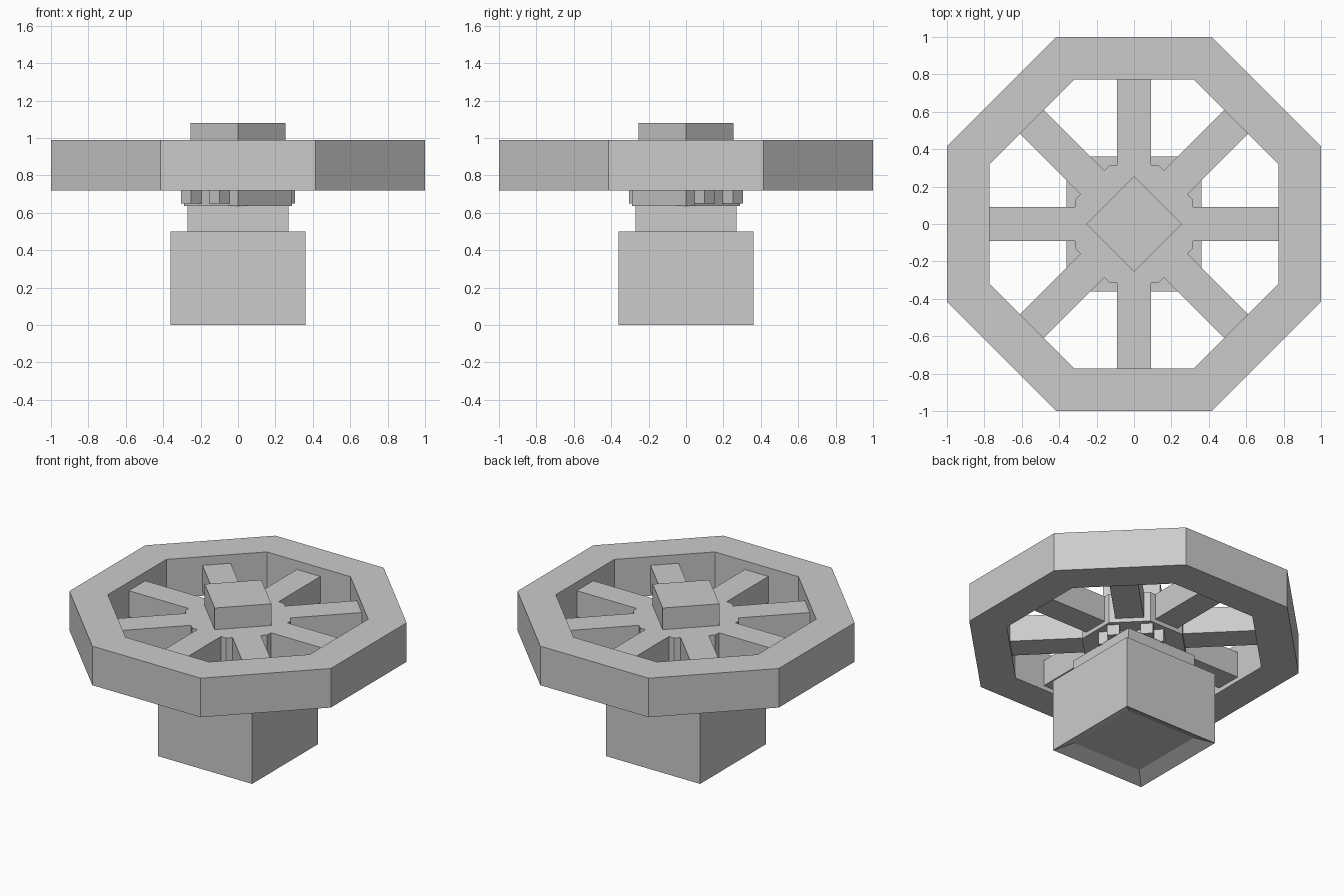
import bpy, bmesh, math
from mathutils import Matrix

if "Cube" in bpy.data.objects:
    bpy.data.objects.remove(bpy.data.objects["Cube"])

grey = bpy.data.materials.new("plain_grey")
grey.diffuse_color = (0.6, 0.6, 0.6, 1)
grey.use_nodes = True
grey.node_tree.nodes["Principled BSDF"].inputs["Base Color"].default_value = grey.diffuse_color


def finish(name, bm):
    bmesh.ops.recalc_face_normals(bm, faces=bm.faces[:])
    me = bpy.data.meshes.new(name)
    bm.to_mesh(me)
    bm.free()
    me.materials.append(grey)
    ob = bpy.data.objects.new(name, me)
    bpy.context.collection.objects.link(ob)
    return ob


def prism(name, sides, apothem, z0, z1, turn=0.0, at=(0, 0)):
    """Upright prism; with no turn one flat side faces -y."""
    bm = bmesh.new()
    r = apothem / math.cos(math.pi / sides)
    ring = []
    for i in range(sides):
        a = (i + 0.5) * 2 * math.pi / sides + turn
        ring.append(bm.verts.new((at[0] + r * math.cos(a), at[1] + r * math.sin(a), z0)))
    face = bm.faces.new(ring)
    top = bmesh.ops.extrude_face_region(bm, geom=[face], use_keep_orig=True)["geom"]
    for v in top:
        if isinstance(v, bmesh.types.BMVert):
            v.co.z = z1
    return finish(name, bm)


def octagon_ring(name, outer, inner, z0, z1):
    bm = bmesh.new()
    rows = []
    k = 1 / math.cos(math.pi / 8)
    for i in range(8):
        a = (i + 0.5) * math.pi / 4
        rows.append([bm.verts.new((r * k * math.cos(a), r * k * math.sin(a), z))
                     for r, z in ((outer, z0), (outer, z1), (inner, z1), (inner, z0))])
    for i in range(8):
        p, q = rows[i], rows[(i + 1) % 8]
        for j in range(4):
            n = (j + 1) % 4
            bm.faces.new((p[j], q[j], q[n], p[n]))
    return finish(name, bm)


# square base with a shallow recess underneath
base = prism("base", 4, 0.36, 0.0, 0.5)
bm = bmesh.new()
bm.from_mesh(base.data)
bottom = min(bm.faces, key=lambda f: f.calc_center_median().z)
bmesh.ops.inset_region(bm, faces=[bottom], thickness=0.095, use_even_offset=True)
for v in bottom.verts:
    v.co.z += 0.045
bm.to_mesh(base.data)
bm.free()

# neck on the base
prism("neck", 4, 0.27, 0.5, 0.64)

# stem, hub and top boss
prism("stem", 4, 0.29 / math.sqrt(2), 0.635, 0.76, math.pi / 4)
prism("hub", 8, 0.315, 0.722, 0.93)
prism("boss", 4, 0.255 / math.sqrt(2), 0.92, 1.08, math.pi / 4)

# small lugs under the hub
for i, p in enumerate(((0.25, 0.1), (-0.1, -0.25), (-0.25, -0.1), (0.1, 0.25))):
    prism("lug_%d" % i, 4, 0.055 / math.sqrt(2), 0.65, 0.74, math.pi / 4, p)

# wheel rim
octagon_ring("rim", 1.0, 0.772, 0.72, 0.99)

# eight square spokes
for i in range(8):
    bm = bmesh.new()
    bmesh.ops.create_cube(bm, size=1)
    m = (Matrix.Rotation(i * math.pi / 4, 4, 'Z') @ Matrix.Translation((0.525, 0, 0.84))
         @ Matrix.Diagonal((0.51, 0.18, 0.18, 1)))
    bmesh.ops.transform(bm, matrix=m, verts=bm.verts[:])
    finish("spoke_%d" % i, bm)
